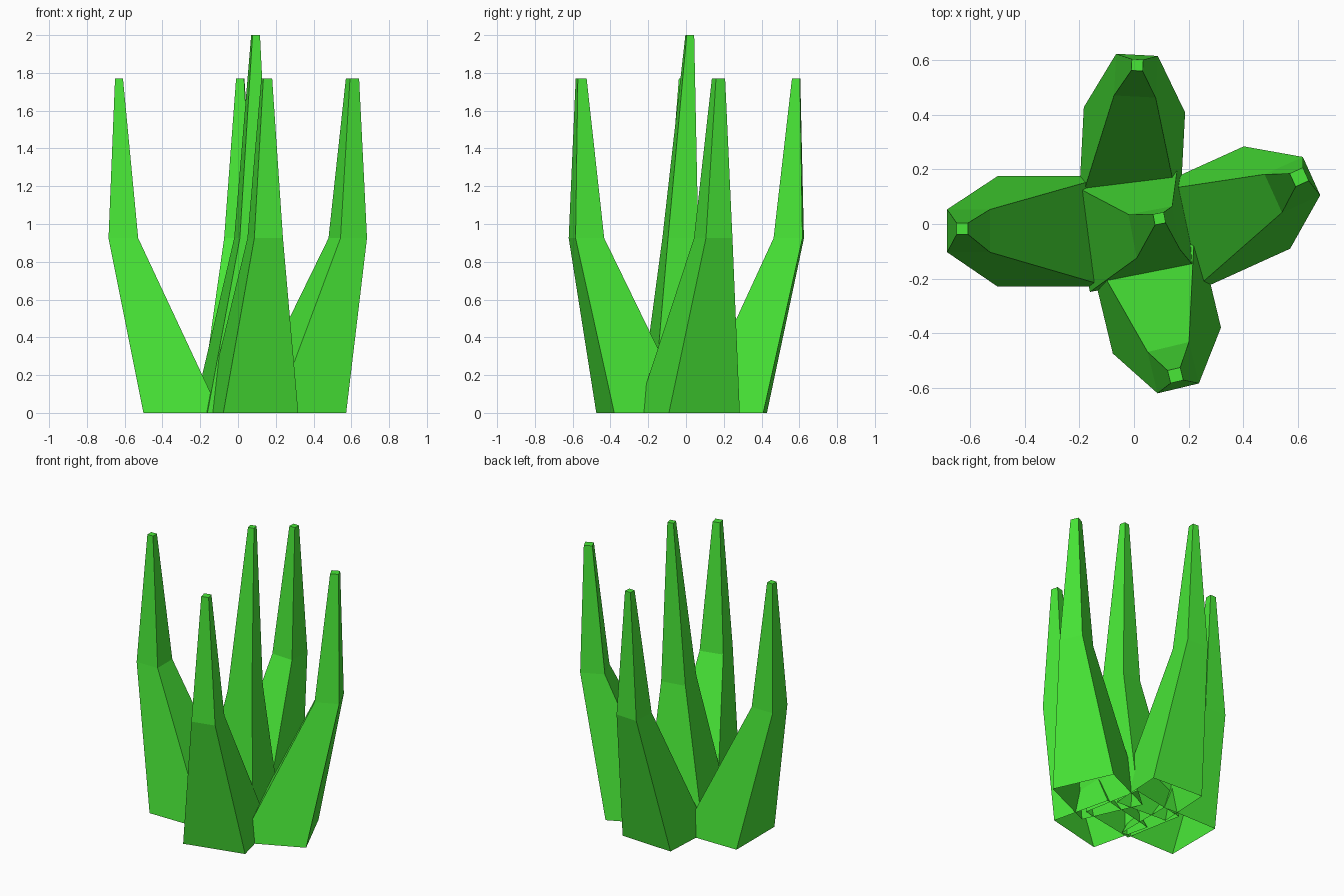
import bpy, bmesh
from math import radians
from mathutils import Matrix, Vector

if "Cube" in bpy.data.objects:
    bpy.data.objects.remove(bpy.data.objects["Cube"])

green = bpy.data.materials.new("grass_green")
green.diffuse_color = (0.065, 0.8, 0.038, 1)
green.use_nodes = True
green.node_tree.nodes["Principled BSDF"].inputs["Base Color"].default_value = green.diffuse_color


def blade(name, angle, height, rings):
    """Square bent spike, open underneath: rings are (x, y, side) for base, bend and tip."""
    bm = bmesh.new()
    rot = Matrix.Rotation(radians(angle), 3, 'Z')
    loops = []
    for (x, y, side), z in zip(rings, (0, 0.925, height)):
        h = side / 2
        corners = ((-h, -h), (h, -h), (h, h), (-h, h))
        loops.append([bm.verts.new(rot @ Vector((a, b, 0)) + Vector((x, y, z)))
                      for a, b in corners])
    for low, high in zip(loops, loops[1:]):
        for i in range(4):
            j = (i + 1) % 4
            bm.faces.new((low[i], low[j], high[j], high[i]))
    bm.faces.new(loops[-1])
    mesh = bpy.data.meshes.new(name)
    bm.to_mesh(mesh)
    bm.free()
    mesh.materials.append(green)
    bpy.context.collection.objects.link(bpy.data.objects.new(name, mesh))


# Four outer blades around a taller middle one
blade("left_blade", 0, 1.77,
      [(-0.298, -0.027, 0.405), (-0.607, -0.025, 0.157), (-0.63, -0.017, 0.042)])
blade("back_blade", -3, 1.77,
      [(-0.008, 0.233, 0.372), (0.007, 0.544, 0.153), (0.012, 0.583, 0.042)])
blade("right_blade", 24.4, 1.77,
      [(0.3, 0.012, 0.412), (0.581, 0.144, 0.154), (0.606, 0.172, 0.053)])
blade("front_blade", 13.5, 1.77,
      [(0.073, -0.229, 0.408), (0.144, -0.527, 0.156), (0.152, -0.555, 0.048)])
blade("middle_blade", 10.6, 2.0,
      [(0.0, -0.013, 0.405), (0.075, -0.03, 0.163), (0.093, 0.02, 0.04)])
